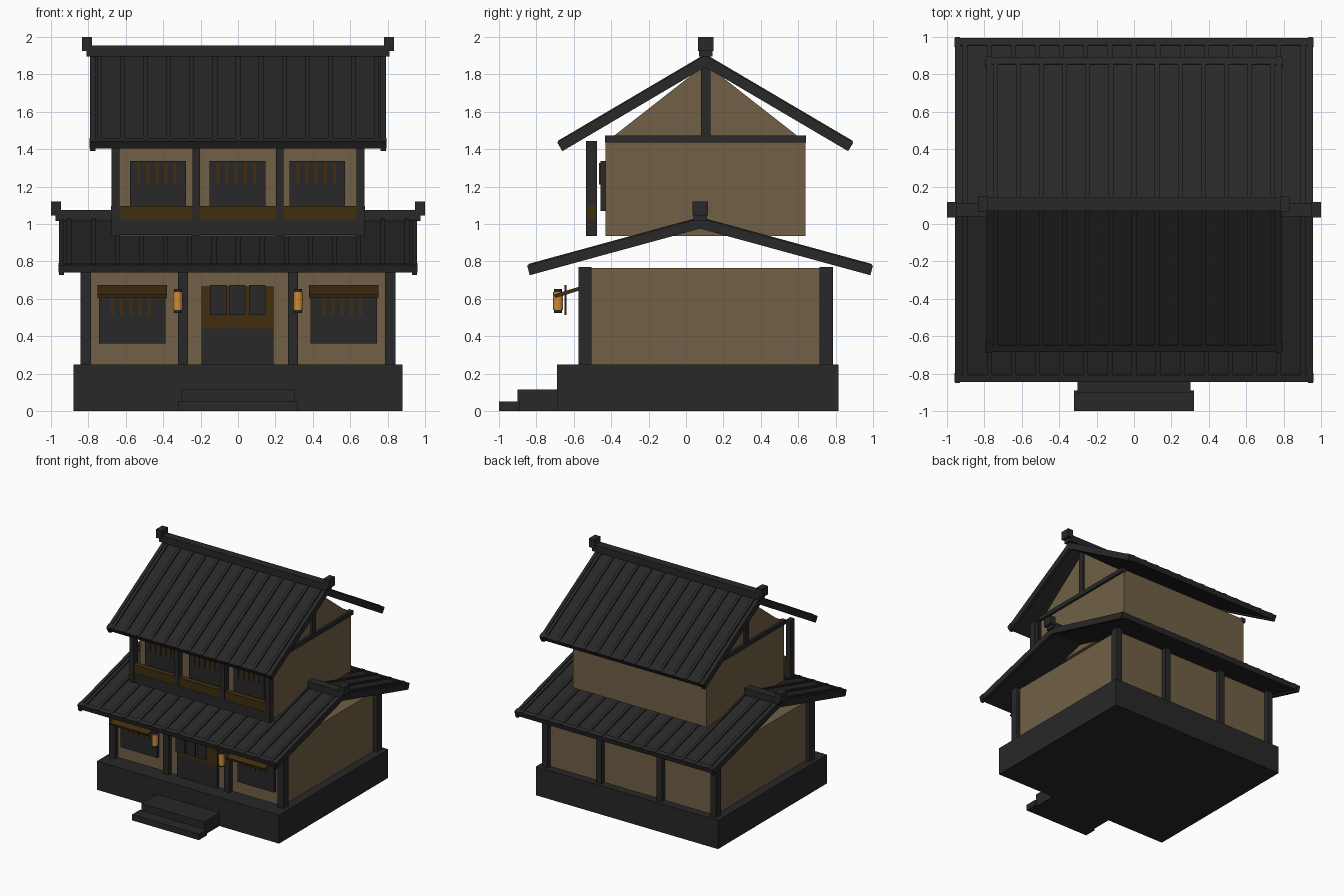
import bpy, bmesh, math
from mathutils import Matrix, Vector

cube = bpy.data.objects.get("Cube")
if cube:
    bpy.data.objects.remove(cube, do_unlink=True)


def material(name, rgb):
    m = bpy.data.materials.new(name)
    m.use_nodes = True
    m.diffuse_color = (*rgb, 1)
    m.node_tree.nodes["Principled BSDF"].inputs["Base Color"].default_value = (*rgb, 1)
    return m


DARK = material("charcoal", (0.021, 0.021, 0.022))
WALL = material("tan plaster", (0.165, 0.118, 0.06))
WOOD = material("dark brown wood", (0.053, 0.027, 0.005))
GLOW = material("lantern orange", (0.6, 0.26, 0.04))


def finish(name, bm, mat):
    bmesh.ops.recalc_face_normals(bm, faces=bm.faces)
    mesh = bpy.data.meshes.new(name)
    bm.to_mesh(mesh)
    bm.free()
    mesh.materials.append(mat)
    obj = bpy.data.objects.new(name, mesh)
    bpy.context.collection.objects.link(obj)
    return obj


def add_box(bm, x, y, z, frame=Matrix()):
    """Add a box given its (min, max) range on each axis."""
    center = Vector([(a + b) / 2 for a, b in (x, y, z)])
    size = [b - a for a, b in (x, y, z)]
    bmesh.ops.create_cube(bm, size=1, matrix=frame @ Matrix.Translation(center)
                          @ Matrix.Diagonal((*size, 1)))


def box(name, x, y, z, mat, frame=Matrix()):
    bm = bmesh.new()
    add_box(bm, x, y, z, frame)
    return finish(name, bm, mat)


def around(c, half):
    return (c - half, c + half)


def slope_frame(y, z, angle, side):
    """Axes along x, down the slope, and out of the slope."""
    c, s = math.cos(angle), math.sin(angle)
    return Matrix(((1, 0, 0, 0), (0, side * c, side * s, y),
                   (0, -s, c, z), (0, 0, 0, 1)))


def roof(prefix, half, y, z, degrees, length, count, spacing):
    for side, label in ((-1, "front"), (1, "back")):
        f = slope_frame(y, z, math.radians(degrees), side)
        box(f"{prefix}_roof_{label}", (-half, half), (0, length - 0.02), (-0.035, 0), DARK, f)
        box(f"{prefix}_eave_{label}", (-half - 0.006, half + 0.006),
            (length - 0.045, length - 0.006), (-0.035, 0.008), DARK, f)
        bm = bmesh.new()
        for i in range(count):
            add_box(bm, around((i - (count - 1) / 2) * spacing, 0.013),
                    (0, length - 0.008), (-0.01, 0.012), f)
        finish(f"{prefix}_tile_ribs_{label}", bm, DARK)
        bm = bmesh.new()
        for e in (-1, 1):
            add_box(bm, around(e * (half - 0.012), 0.014), (0, length), (-0.048, 0.006), f)
        finish(f"{prefix}_barge_boards_{label}", bm, DARK)


def ridge(prefix, half, y, z):
    box(f"{prefix}_ridge", (-half + 0.025, half - 0.025), around(y, 0.036), (z - 0.105, z - 0.045), DARK)
    for e, label in ((-1, "right"), (1, "left")):
        box(f"{prefix}_ridge_end_{label}", around(e * (half - 0.027), 0.027),
            around(y, 0.042), (z - 0.075, z), DARK)


def slats(name, cx, y, z):
    bm = bmesh.new()
    for i in range(-2, 3):
        add_box(bm, around(cx + i * 0.049, 0.008), (y - 0.008, y), z)
    finish(name, bm, WOOD)


# Stone base and steps
box("base", (-0.88, 0.88), (-0.69, 0.815), (0, 0.25), DARK)
box("upper_step", (-0.303, 0.303), (-0.9, -0.69), (0, 0.115), DARK)
box("lower_step", (-0.322, 0.322), (-1, -0.89), (0, 0.052), DARK)

# Ground floor walls and posts
box("lower_walls", (-0.805, 0.805), (-0.535, 0.745), (0.25, 0.765), WALL)
for row, y in (("front", -0.541), ("back", 0.75)):
    bm = bmesh.new()
    for x in (-0.814, -0.293, 0.293, 0.814):
        add_box(bm, around(x, 0.027), around(y, 0.035), (0.25, 0.77))
    finish(f"lower_posts_{row}", bm, DARK)

# Door with transom and hanging cloths
box("door", (-0.195, 0.19), (-0.56, -0.53), (0.25, 0.44), DARK)
box("door_transom", (-0.195, 0.19), (-0.56, -0.53), (0.44, 0.665), WOOD)
bm = bmesh.new()
for x in (-0.105, -0.003, 0.102):
    add_box(bm, around(x, 0.044), (-0.65, -0.64), (0.513, 0.673))
finish("door_cloths", bm, DARK)

# Ground floor windows, awnings and lanterns
for e, label in ((-1, "right"), (1, "left")):
    x = e * 0.565
    box(f"lower_window_{label}", around(x, 0.177), (-0.562, -0.53), (0.36, 0.63), DARK)
    slats(f"lower_window_slats_{label}", x - 0.008, -0.562, (0.51, 0.625))
    awning = slope_frame(-0.55, 0.667, math.radians(17), -1)
    box(f"awning_{label}", around(x, 0.185), (0, 0.16), (-0.016, 0.004), WOOD, awning)
    for part, r, z, mat in (("body", 0.026, (0.54, 0.637), GLOW),
                            ("bottom_cap", 0.021, (0.525, 0.541), DARK),
                            ("top_cap", 0.021, (0.636, 0.652), DARK)):
        bm = bmesh.new()
        bmesh.ops.create_cone(bm, cap_ends=True, segments=12, radius1=r, radius2=r,
                              depth=z[1] - z[0],
                              matrix=Matrix.Translation((e * 0.322, -0.684, sum(z) / 2)))
        finish(f"lantern_{part}_{label}", bm, mat)

# Lower roof
roof("lower", 0.955, 0.075, 1.025, 15.3, 0.957, 15, 0.129)
ridge("lower", 1.0, 0.076, 1.12)

# Upper floor walls
box("upper_walls", (-0.645, 0.645), (-0.43, 0.64), (0.935, 1.46), WALL)
for e, label in ((-1, "right"), (1, "left")):
    bm = bmesh.new()
    rings = [[bm.verts.new((e * x, y, z)) for y, z in ((-0.4, 1.46), (0.61, 1.46), (0.105, 1.855))]
             for x in (0.615, 0.645)]
    bm.faces.new(rings[0])
    bm.faces.new(rings[1])
    for i in range(3):
        j = (i + 1) % 3
        bm.faces.new((rings[0][i], rings[0][j], rings[1][j], rings[1][i]))
    finish(f"gable_{label}", bm, WALL)
    box(f"gable_beam_{label}", around(e * 0.645, 0.02), (-0.432, 0.642), (1.435, 1.472), DARK)
    box(f"gable_post_{label}", around(e * 0.645, 0.018), around(0.105, 0.025), (1.47, 1.86), DARK)

# Balcony front
bm = bmesh.new()
for x in (-0.655, -0.223, 0.223, 0.655):
    add_box(bm, around(x, 0.021), around(-0.505, 0.029), (0.937, 1.445))
finish("balcony_posts", bm, DARK)
box("balcony_beam", (-0.674, 0.674), around(-0.505, 0.027), (0.94, 1.025), DARK)
box("balcony_rail", (-0.679, 0.679), around(-0.505, 0.024), (1.025, 1.097), WOOD)

# Upper floor windows
for x, label in ((-0.428, "right"), (-0.003, "middle"), (0.424, "left")):
    box(f"upper_window_{label}", around(x, 0.149), (-0.457, -0.42), (1.07, 1.338), DARK)
    slats(f"upper_window_slats_{label}", x - 0.006, -0.457, (1.21, 1.325))

# Upper roof
roof("upper", 0.788, 0.103, 1.895, 30.5, 0.915, 13, 0.1235)
ridge("upper", 0.835, 0.105, 2.0)
